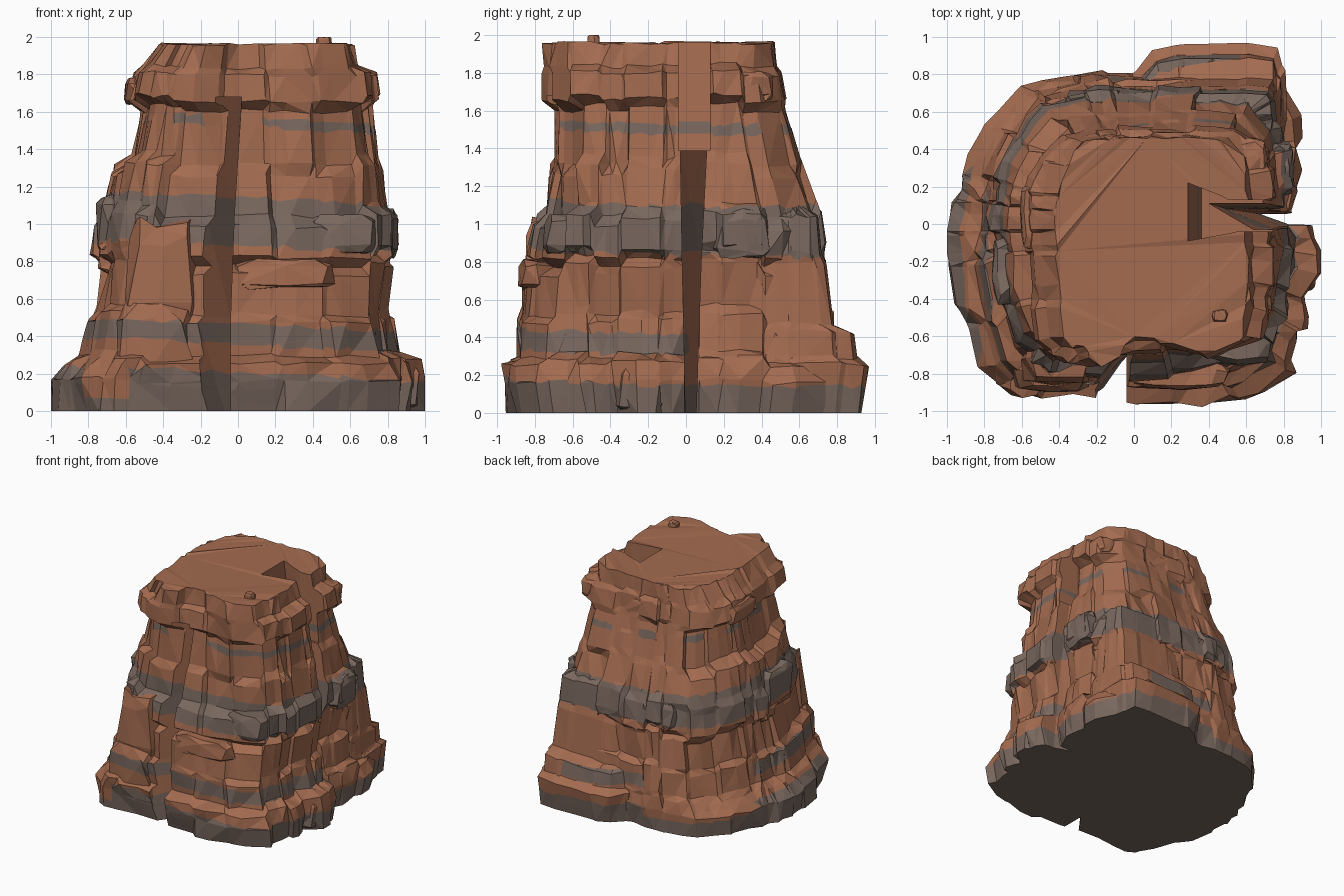
import bpy, bmesh, math, random
from mathutils import Vector

random.seed(11)
if "Cube" in bpy.data.objects:
    bpy.data.objects.remove(bpy.data.objects["Cube"])


def make_material(name, rgb):
    mat = bpy.data.materials.new(name)
    mat.use_nodes = True
    mat.diffuse_color = (*rgb, 1)
    mat.node_tree.nodes["Principled BSDF"].inputs["Base Color"].default_value = (*rgb, 1)
    return mat


MATERIALS = [make_material("rust_sandstone", (0.37, 0.148, 0.08)),
             make_material("grey_strata", (0.19, 0.137, 0.113))]
TILT = Vector((0.045, 0.02, 1))
# Grey strata: low, high, and the compass angles where each shows
BANDS = [(-1, 0.02, lambda a: True),
         (0.02, 0.11, lambda a: not -2.42 < a < -2.15),
         (0.11, 0.19, lambda a: not (-2.42 < a < -2.15 or 1.75 < a < 2.8)),
         (0.34, 0.45, lambda a: not (0.03 < a < 1.0 or 1.75 < a < 2.9)),
         (0.87, 1.13, lambda a: True),
         (1.51, 1.56, lambda a: -1.25 < a < 0.6 or math.sin(9 * a) > 0.25)]

# Plan outlines scaled to a unit reach on each side
FOOT = [(1, -.25), (.93, -.02), (.82, .03), (.84, .1), (.9, .3), (.87, .6), (.82, .9), (.6, 1),
        (-.05, 1), (-.58, .98), (-.79, .7), (-.94, .28), (-1, -.05), (-1, -.38), (-.86, -.6),
        (-.82, -.8), (-.68, -.93), (-.2, -.93), (0, -1), (.36, -1), (.62, -.94), (.85, -.78),
        (.91, -.5), (.86, -.34)]
SHELF = [(1, -.1), (.98, .1), (.97, .5), (.92, .95), (.6, 1), (-.3, 1), (-.7, .87), (-.95, .45),
         (-1, 0), (-.97, -.5), (-.85, -.8), (-.6, -.95), (-.3, -1), (.4, -.97), (.8, -.85),
         (.95, -.6)]
CAP = [(1, .2), (.95, .75), (.8, .95), (.4, 1), (-.1, 1), (-.7, .9), (-.9, .6), (-1, .1),
       (-.95, -.4), (-.85, -.85), (-.5, -1), (-.25, -1), (-.05, -.87), (.3, -.87), (.6, -.96),
       (.9, -.85), (1, -.4)]


def loft(rings):
    """Closed mesh through rings that share a point count."""
    bm = bmesh.new()
    loops = [[bm.verts.new(p) for p in ring] for ring in rings]
    n = len(loops[0])
    for low, high in zip(loops, loops[1:]):
        for i in range(n):
            j = (i + 1) % n
            bm.faces.new((low[i], low[j], high[j], high[i]))
    bm.faces.new(loops[0][::-1])
    bm.faces.new(loops[-1])
    bmesh.ops.triangulate(bm, faces=bm.faces[:])
    bmesh.ops.recalc_face_normals(bm, faces=bm.faces[:])
    return bm


def to_object(name, bm):
    mesh = bpy.data.meshes.new(name)
    bm.to_mesh(mesh)
    bm.free()
    obj = bpy.data.objects.new(name, mesh)
    bpy.context.collection.objects.link(obj)
    return obj


def paint(obj, bands=BANDS):
    """Cut the surface along the strata, colour by height, then roughen the seams."""
    mesh = obj.data
    bm = bmesh.new()
    bm.from_mesh(mesh)
    seam = []
    for h in sorted({h for band in bands for h in band[:2] if h > 0}):
        cut = bmesh.ops.bisect_plane(bm, geom=bm.verts[:] + bm.edges[:] + bm.faces[:],
                                     plane_co=(0, 0, h), plane_no=TILT, dist=0.0005)
        seam += [g for g in cut["geom_cut"] if isinstance(g, bmesh.types.BMVert)]
    for f in bm.faces:
        c = f.calc_center_median()
        angle = math.atan2(c.y, c.x)
        f.smooth = False
        f.material_index = int(any(low < c.dot(TILT) < high and shows(angle)
                                   for low, high, shows in bands))
    for v in set(seam):
        if v.is_valid and 0.12 < v.co.z < 1.8:
            v.co.z += random.uniform(-0.016, 0.016)
    bmesh.ops.triangulate(bm, faces=[f for f in bm.faces if len(f.verts) > 4])
    mesh.materials.clear()
    for mat in MATERIALS:
        mesh.materials.append(mat)
    bm.to_mesh(mesh)
    bm.free()


def reach(outline, angle):
    """Distance from the middle of an outline to its edge."""
    d = Vector((math.cos(angle), math.sin(angle)))
    best = 0
    for i, p in enumerate(outline):
        p, q = Vector(outline[i - 1]), Vector(p)
        den = d.cross(q - p)
        if abs(den) > 1e-6 and -1e-5 <= p.cross(d) / den <= 1.00001:
            best = max(best, p.cross(q - p) / den)
    return best


def rock_stack(levels, blocks, outlines, centre=(0, 0), rough=0.04, lift=0.05):
    """Rings of fractured blocks; level = z, -x, +x, -y, +y reach and stratum number."""
    widths = [random.uniform(0.5, 1.5) for _ in range(blocks)]
    columns, a = [], 0
    for b, w in enumerate(widths):
        step = w / sum(widths) * math.tau
        columns += [(a + step * t, b) for t in (0.06, random.uniform(0.35, 0.65), 0.94)]
        a += step
    top = levels[-1][0]
    raise_by = [random.uniform(-lift, lift) for _ in range(blocks)]
    offset = {(b, s): random.uniform(-rough, rough * 0.7)
              for b in range(blocks) for s in range(10)}
    rings = []
    for z, x0, x1, y0, y1, stratum in levels:
        k = z / top * (len(outlines) - 1)
        i = min(int(k), len(outlines) - 2)
        ring = []
        for angle, b in columns:
            r = reach(outlines[i], angle) * (i + 1 - k) + reach(outlines[i + 1], angle) * (k - i)
            r *= 1 + offset[b, stratum] + random.uniform(-0.02, 0.02)
            c, s = math.cos(angle), math.sin(angle)
            x = centre[0] + r * c * (x1 if c > 0 else -x0)
            y = centre[1] + r * s * (y1 if s > 0 else -y0)
            dz = raise_by[b] * math.sin(math.pi * z / top) + random.uniform(-0.01, 0.01)
            ring.append((max(-1, min(1, x)), max(-0.98, min(0.98, y)), z + dz if z else 0))
        rings.append(ring)
    return loft(rings)


def boulder(name, centre, size, bands=BANDS):
    """Chipped angular block."""
    rings = []
    for t, k in ((-0.5, 0.85), (-0.33, 1), (0.3, 0.96), (0.5, 0.76)):
        ring = []
        for i in range(8):
            a = (i + random.uniform(-0.3, 0.3)) * math.tau / 8
            c, s = math.cos(a), math.sin(a)
            r = 0.5 * k / (c ** 4 + s ** 4) ** 0.25 * random.uniform(0.9, 1.05)
            z = centre[2] + (t + random.uniform(-0.07, 0.07)) * size[2]
            ring.append((max(-1, min(1, centre[0] + r * c * size[0])),
                         centre[1] + r * s * size[1], min(2, max(0, z))))
        rings.append(ring)
    paint(to_object(name, loft(rings)), bands)


def carve(target, name, sections):
    """Cut a cleft lofted through plan corners given at each height."""
    cutter = to_object(name, loft([[(x, y, z) for x, y in plan] for z, plan in sections]))
    cutter.hide_render = True
    mod = target.modifiers.new(name, 'BOOLEAN')
    mod.operation, mod.solver, mod.object = 'DIFFERENCE', 'EXACT', cutter
    bpy.context.view_layer.objects.active = target
    bpy.ops.object.modifier_apply(modifier=mod.name)
    bpy.data.objects.remove(cutter)


# Main butte: plinth, ledges, grey shelf, shaft and overhanging cap
butte = to_object("butte_body", rock_stack([
    (0, -1.0, 0.99, -0.95, 0.80, 0), (0.17, -1.0, 1.0, -0.98, 0.82, 0),
    (0.27, -0.90, 0.96, -0.99, 0.80, 0), (0.31, -0.83, 0.87, -0.91, 0.78, 1),
    (0.50, -0.79, 0.83, -0.91, 0.76, 1), (0.54, -0.77, 0.81, -0.86, 0.74, 2),
    (0.77, -0.72, 0.83, -0.85, 0.73, 2), (0.81, -0.73, 0.80, -0.79, 0.72, 3),
    (0.86, -0.77, 0.86, -0.83, 0.72, 4), (1.02, -0.74, 0.85, -0.82, 0.70, 4),
    (1.08, -0.71, 0.78, -0.75, 0.68, 5), (1.29, -0.66, 0.75, -0.74, 0.61, 5),
    (1.35, -0.56, 0.73, -0.71, 0.59, 6), (1.62, -0.51, 0.70, -0.70, 0.52, 6),
    (1.67, -0.60, 0.75, -0.75, 0.52, 7), (1.80, -0.57, 0.73, -0.75, 0.50, 7),
    (1.84, -0.51, 0.65, -0.74, 0.49, 8), (1.96, -0.42, 0.62, -0.73, 0.48, 8)],
    24, [FOOT, SHELF, CAP]))
carve(butte, "front_cleft",
      [(z, [(x0, -1.2), (x1, -1.2), (x1, back), (x0, back - 0.2)])
       for z, x0, x1, back in ((-0.1, -0.18, -0.04, -0.72), (0.5, -0.22, -0.04, -0.66),
                               (1.05, -0.17, -0.02, -0.6), (1.68, -0.14, 0.02, -0.56))])
carve(butte, "side_cleft",
      [(z, [(x0, y0), (1.2, y0), (1.2, y1), (x1, y1)])
       for z, x0, x1, y0, y1 in ((-0.1, 0.84, 0.7, 0.0, 0.05), (0.8, 0.74, 0.5, -0.02, 0.08),
                                 (1.4, 0.64, 0.4, -0.03, 0.11))])
carve(butte, "upper_side_cleft",
      [(z, [(inner, -0.09), (0.55, -0.04), (1.2, -0.04), (1.2, 0.12), (0.5, 0.13), (inner, 0.22)])
       for z, inner in ((1.39, 0.36), (2.1, 0.27))])
paint(butte)

# Stepped buttress at the back left corner
buttress = to_object("back_buttress", rock_stack([
    (0, -0.43, 0.43, -0.3, 0.39, 0), (0.25, -0.44, 0.45, -0.3, 0.43, 0),
    (0.29, -0.41, 0.43, -0.3, 0.37, 1), (0.42, -0.40, 0.42, -0.3, 0.35, 1),
    (0.46, -0.36, 0.40, -0.3, 0.23, 2), (0.78, -0.32, 0.38, -0.3, 0.19, 2),
    (0.84, -0.32, 0.39, -0.3, 0.17, 3), (1.04, -0.30, 0.37, -0.3, 0.15, 3),
    (1.10, -0.2, 0.25, -0.2, 0.05, 4)], 11, [SHELF, SHELF], centre=(0.38, 0.55), lift=0.02))
paint(buttress)

# Outcrops and loose blocks set into the faces
LOW_BANDS = BANDS[:4]
boulder("front_pillar", (-0.4, -0.72, 0.76), (0.42, 0.28, 0.5), LOW_BANDS)
boulder("front_pillar_foot", (-0.43, -0.77, 0.34), (0.44, 0.26, 0.44), LOW_BANDS)
boulder("front_ledge", (0.24, -0.79, 0.73), (0.54, 0.2, 0.15))
boulder("front_grey_block", (0.56, -0.64, 0.95), (0.36, 0.24, 0.2))
boulder("side_base_block", (0.84, -0.22, 0.13), (0.3, 0.3, 0.24))
boulder("side_mid_block", (0.76, 0.3, 0.95), (0.2, 0.3, 0.24))
boulder("side_cap_block", (0.63, 0.33, 1.73), (0.18, 0.28, 0.14))
boulder("right_cap_crag", (-0.52, 0.05, 1.71), (0.18, 0.4, 0.13))
boulder("right_shelf_block", (-0.66, -0.25, 1.0), (0.2, 0.4, 0.3))
boulder("back_shelf_block", (-0.2, 0.62, 0.95), (0.36, 0.2, 0.2))
boulder("back_cap_block", (0.1, 0.43, 1.72), (0.4, 0.16, 0.14))
boulder("summit_stone", (0.46, -0.49, 1.965), (0.09, 0.07, 0.075))
